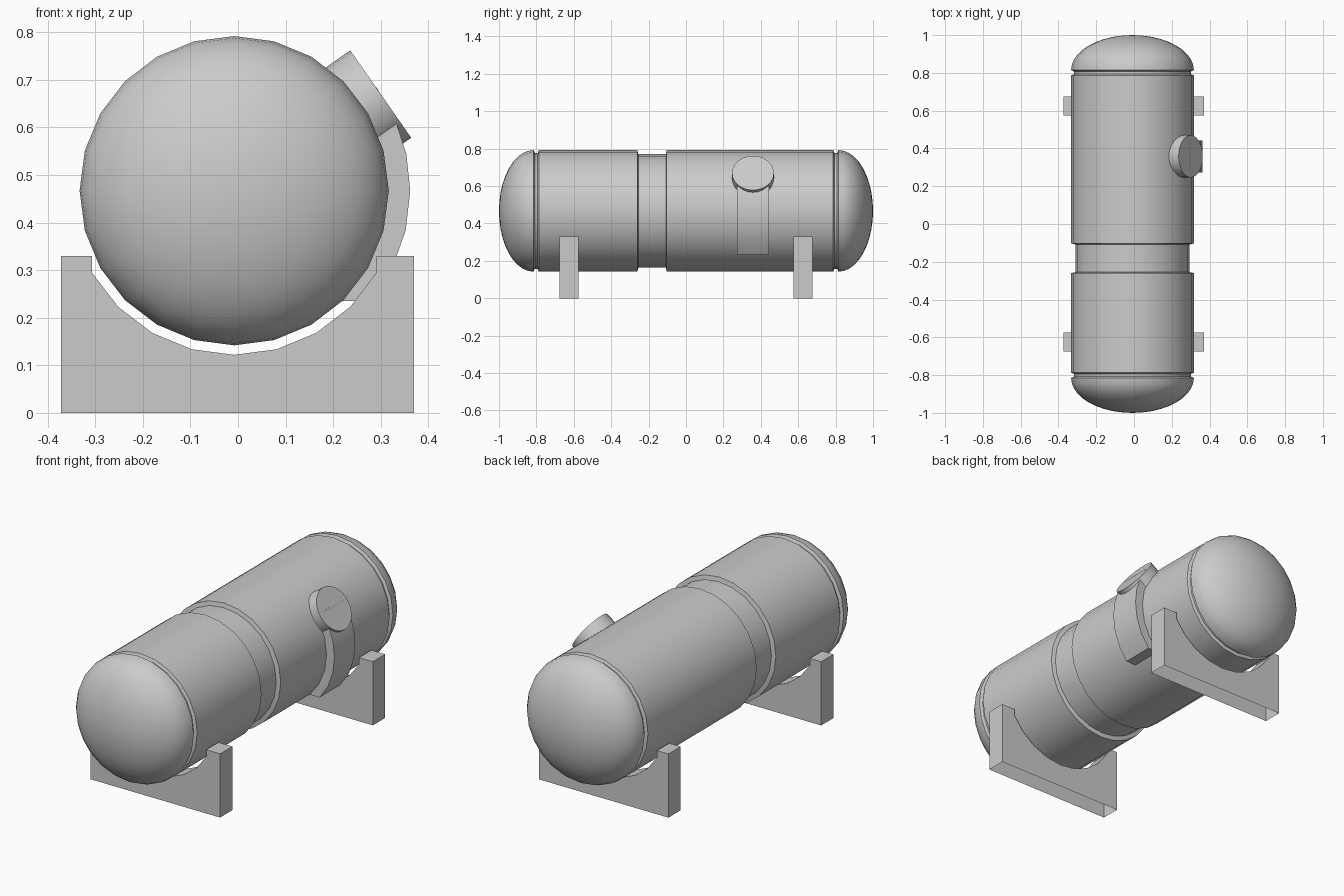
import bpy, bmesh
from math import sin, cos, pi, radians
from mathutils import Vector, Matrix

if "Cube" in bpy.data.objects:
    bpy.data.objects.remove(bpy.data.objects["Cube"])

CX, CZ, R = -0.008, 0.467, 0.325   # tank axis and radius


def finish(bm, name, angle=30):
    bmesh.ops.recalc_face_normals(bm, faces=bm.faces)
    me = bpy.data.meshes.new(name)
    bm.to_mesh(me)
    bm.free()
    ob = bpy.data.objects.new(name, me)
    bpy.context.collection.objects.link(ob)
    bpy.ops.object.select_all(action='DESELECT')
    ob.select_set(True)
    bpy.context.view_layer.objects.active = ob
    bpy.ops.object.shade_smooth_by_angle(angle=radians(angle))
    return ob


def extrude_xz(name, points, y0, y1, open_bottom=False):
    """Extrude an outline in the xz plane from y0 to y1."""
    bm = bmesh.new()
    face = bm.faces.new([bm.verts.new((x, y0, z)) for x, z in points])
    res = bmesh.ops.extrude_face_region(bm, geom=[face], use_keep_orig=True)
    moved = [g for g in res['geom'] if isinstance(g, bmesh.types.BMVert)]
    bmesh.ops.translate(bm, verts=moved, vec=(0, y1 - y0, 0))
    bmesh.ops.recalc_face_normals(bm, faces=bm.faces)
    if open_bottom:
        low = [f for f in bm.faces if all(v.co.z < 1e-4 for v in f.verts)]
        bmesh.ops.delete(bm, geom=low, context='FACES_ONLY')
    return finish(bm, name)


def polar(r, deg):
    return CX + r * cos(radians(deg)), CZ + r * sin(radians(deg))


# Tank body: lathed profile of (y, radius) with domed ends, seams and a recessed band
dome = [(0.815 + 0.185 * cos(t), R * sin(t)) for t in [i * pi / 20 for i in range(11)]]
seam = [(0.808, 0.31), (0.793, 0.31), (0.787, R)]
back = dome + seam
profile = back + [(-0.103, R), (-0.108, 0.303), (-0.255, 0.303), (-0.26, R)]
profile += [(-y, r) for y, r in reversed(back)]
bm = bmesh.new()
verts = [bm.verts.new((CX, y, CZ + r)) for y, r in profile]
edges = [bm.edges.new(pair) for pair in zip(verts, verts[1:])]
bmesh.ops.spin(bm, geom=verts + edges, cent=(CX, 0, CZ), axis=(0, 1, 0),
               angle=2 * pi, steps=24, use_duplicate=False)
bmesh.ops.remove_doubles(bm, verts=bm.verts, dist=1e-4)
finish(bm, "tank_body")

# Saddle supports with a round cradle cut
cradle = [polar(0.345, a) for a in range(210, 331, 15)]
outline = ([(-0.372, 0), (-0.372, 0.33), (cradle[0][0], 0.33)] + cradle
           + [(cradle[-1][0], 0.33), (0.37, 0.33), (0.37, 0)])
extrude_xz("front_saddle", outline, -0.675, -0.575, True)
extrude_xz("back_saddle", outline, 0.575, 0.675, True)

# Curved strap running down the side from the port
angles = [36, 24, 12, 0, -13, -26]
strap = [polar(0.37, a) for a in angles] + [(0.277, 0.235), (0.2, 0.235)]
strap += [polar(0.31, a) for a in reversed(angles)]
extrude_xz("side_strap", strap, 0.272, 0.443)

# Round filler port angled out of the upper right side
axis = Vector((0.82, 0, 0.572)).normalized()
depth = 0.14
centre = Vector((0.30, 0.358, 0.67)) - axis * depth / 2
bm = bmesh.new()
bmesh.ops.create_cone(bm, cap_ends=True, segments=24, radius1=0.112, radius2=0.112,
                      depth=depth, matrix=Matrix.Translation(centre)
                      @ axis.to_track_quat('Z', 'Y').to_matrix().to_4x4())
finish(bm, "filler_port")
